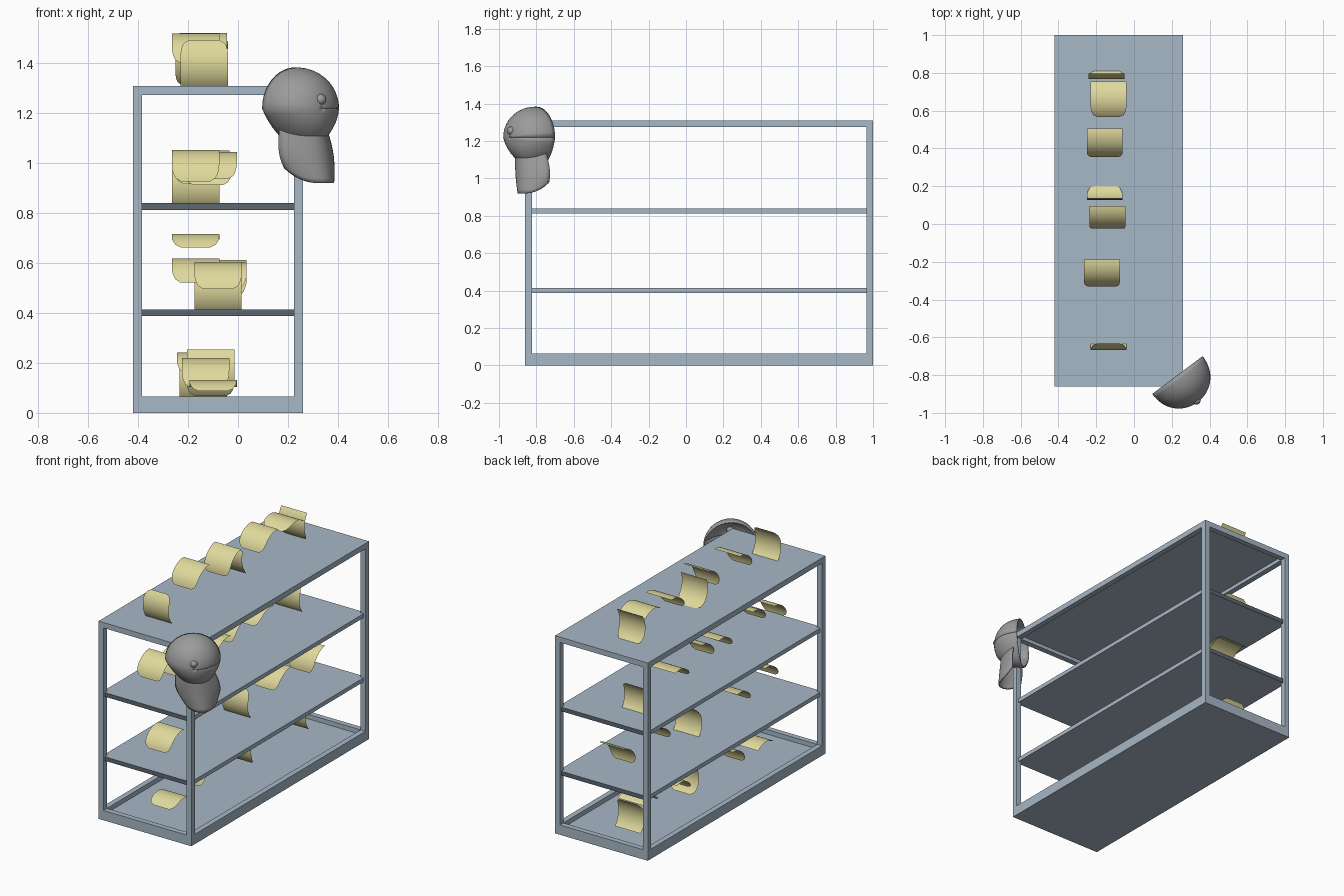
import bpy, math
from mathutils import Vector

if "Cube" in bpy.data.objects:
    bpy.data.objects.remove(bpy.data.objects["Cube"])


def material(name, rgb):
    m = bpy.data.materials.new(name)
    m.diffuse_color = (*rgb, 1)
    m.use_nodes = True
    m.node_tree.nodes["Principled BSDF"].inputs["Base Color"].default_value = m.diffuse_color
    return m


STEEL = material("blue grey", (0.39, 0.48, 0.57))
DARK = material("dark slate", (0.11, 0.135, 0.165))
YELLOW = material("pale yellow", (0.74, 0.69, 0.33))
GREY = material("cap grey", (0.33, 0.33, 0.33))


def mesh(name, verts, faces, mat, smooth=False):
    me = bpy.data.meshes.new(name)
    me.from_pydata(verts, [], faces)
    me.materials.append(mat)
    ob = bpy.data.objects.new(name, me)
    bpy.context.collection.objects.link(ob)
    if smooth:
        me.polygons.foreach_set("use_smooth", [True] * len(me.polygons))
    me.update()
    return ob


def box(name, lo, hi, mat=STEEL):
    v = [(x, y, z) for x in (lo[0], hi[0]) for y in (lo[1], hi[1]) for z in (lo[2], hi[2])]
    f = [(0, 1, 3, 2), (4, 6, 7, 5), (0, 4, 5, 1), (2, 3, 7, 6), (0, 2, 6, 4), (1, 5, 7, 3)]
    return mesh(name, v, f, mat)


def grid_faces(rows, cols):
    return [(r * cols + c, r * cols + c + 1, (r + 1) * cols + c + 1, (r + 1) * cols + c)
            for r in range(rows - 1) for c in range(cols - 1)]


# Rack: posts, rails, floor, top and two shelves
X0, X1, Y0, Y1, H, T = -0.42, 0.26, -0.86, 1.0, 1.31, 0.036
for sx, x in (("left", X0), ("right", X1 - T)):
    for sy, y in (("front", Y0), ("back", Y1 - T)):
        box(f"{sy}_{sx}_post", (x, y, 0.065), (x + T, y + T, H - T))
for level, z0, z1 in (("bottom", 0, 0.065), ("top", H - T, H - 0.012)):
    for side, x in (("left", X0), ("right", X1 - T)):
        box(f"{level}_{side}_rail", (x, Y0, z0), (x + T, Y1, z1))
    for side, y in (("front", Y0), ("back", Y1 - T)):
        box(f"{level}_{side}_rail", (X0 + T, y, z0), (X1 - T, y + T, z1))
box("floor_panel", (X0 + T, Y0 + T, 0), (X1 - T, Y1 - T, 0.035))
box("top_panel", (X0, Y0, H - 0.012), (X1, Y1, H))
for name, z in (("lower_shelf", 0.388), ("upper_shelf", 0.813)):
    shelf = box(name, (X0 + 0.015, Y0 + 0.015, z), (X1 - 0.015, Y1 - 0.015, z + 0.027))
    shelf.data.materials.append(DARK)
    for p in shelf.data.polygons:      # dark shelf ends
        if abs(p.normal.y) > 0.5:
            p.material_index = 1


# Curled cards: bent along y-z, straight at one end and rounded at the other
def card(name, x, y, z, pitch, length=0.205, width=0.19, bend=85):
    n, cols = 16, 7
    sign = 1 if pitch >= 180 else -1
    pts, py, pz = [(0, 0)], 0, 0
    for i in range(n):
        a = math.radians(pitch + sign * bend * ((i + 0.5) / n - 0.5))
        py += math.cos(a) * length / n
        pz += math.sin(a) * length / n
        pts.append((py, pz))
    my = (min(p[0] for p in pts) + max(p[0] for p in pts)) / 2
    mz = (min(p[1] for p in pts) + max(p[1] for p in pts)) / 2
    verts = []
    for i, (a, b) in enumerate(pts):
        e = max(0, (i / n - 0.65) / 0.35)
        w = width / 2 * (0.62 + 0.38 * math.sqrt(max(0, 1 - e * e)))
        for c in range(cols):
            verts.append((x + w * (2 * c / (cols - 1) - 1), y + a - my, z + b - mz))
    mesh(name, verts, grid_faces(n + 1, cols), YELLOW, True)


# Each card: x, y, z, pitch of its direction in degrees
CARDS = {
    "top_card": [(-0.135, -0.65, 1.40, 90), (-0.17, -0.26, 1.46, 220), (-0.14, 0.035, 1.45, 230),
                 (-0.155, 0.165, 1.40, 290), (-0.155, 0.43, 1.44, 215), (-0.135, 0.66, 1.47, 182),
                 (-0.145, 0.79, 1.40, 275)],
    "upper_card": [(-0.17, -0.62, 0.99, 222), (-0.10, -0.50, 0.99, 215), (-0.12, -0.12, 0.96, 210),
                   (-0.13, 0.08, 0.99, 220), (-0.16, 0.39, 0.96, 205), (-0.17, 0.77, 0.92, 90)],
    "lower_card": [(-0.08, -0.66, 0.55, 215), (-0.17, -0.24, 0.57, 210), (-0.08, 0.10, 0.50, 90),
                   (-0.06, 0.44, 0.55, 215), (-0.17, 0.68, 0.69, 190), (-0.06, 0.80, 0.54, 230)],
    "floor_card": [(-0.10, -0.57, 0.11, 185), (-0.13, -0.24, 0.16, 220), (-0.11, 0.18, 0.16, 275),
                   (-0.15, 0.36, 0.20, 205), (-0.12, 0.66, 0.21, 190), (-0.14, 0.79, 0.15, 90)],
}
for name, group in CARDS.items():
    for i, spec in enumerate(group):
        card(f"{name}_{i + 1}", *spec)

# Cap hung on the front right corner: side, up and outward axes
ORIGIN = Vector((0.23, -0.80, 1.22))
OUT, SIDE, UP = Vector((0.6, -0.8, 0)), Vector((0.8, 0.6, 0)), Vector((0, 0, 1))


def cap_point(s, u, n):
    s += -0.16 * min(u, 0)             # lean to the side lower down
    return ORIGIN + SIDE * s + UP * u + OUT * n


rings, seg = 14, 41
crown = []
for r in range(rings + 1):
    phi = math.pi / 2 * max(r, 0.01) / rings
    for k in range(seg):
        th = 2 * math.pi * k / (seg - 1)
        u = 0.16 * math.sin(phi) * math.sin(th)
        w = 1 - 0.3 * max(0, -u / 0.16)
        crown.append(cap_point(0.163 * w * math.sin(phi) * math.cos(th), u, 0.175 * math.cos(phi) ** 0.9))
crown_ob = mesh("cap_crown", crown, grid_faces(rings + 1, seg), GREY, True)

brim, rows, cols = [], 12, 21
for r in range(rows):
    v = r / (rows - 1)
    for c in range(cols):
        t = 2 * c / (cols - 1) - 1
        half = 0.115 + 0.018 * math.sin(math.pi * min(1, v * 0.8))
        u = -0.085 - (0.215 - 0.06 * t ** 4) * v
        brim.append(cap_point(half * t * (1 - 0.10 * v ** 4), u, 0.03 + (0.1 + 0.01 * v) * (1 - t * t)))
brim_ob = mesh("cap_brim", brim, grid_faces(rows, cols), GREY, True)
for ob in (crown_ob, brim_ob):
    mod = ob.modifiers.new("thickness", 'SOLIDIFY')
    mod.thickness, mod.offset = 0.008, 0

# Button at the middle of the crown
bpy.ops.mesh.primitive_uv_sphere_add(segments=16, ring_count=10, radius=0.022,
                                     location=cap_point(0, 0.035, 0.168))
button = bpy.context.object
button.name = "cap_button"
button.data.materials.append(GREY)
bpy.ops.object.shade_smooth_by_angle()
